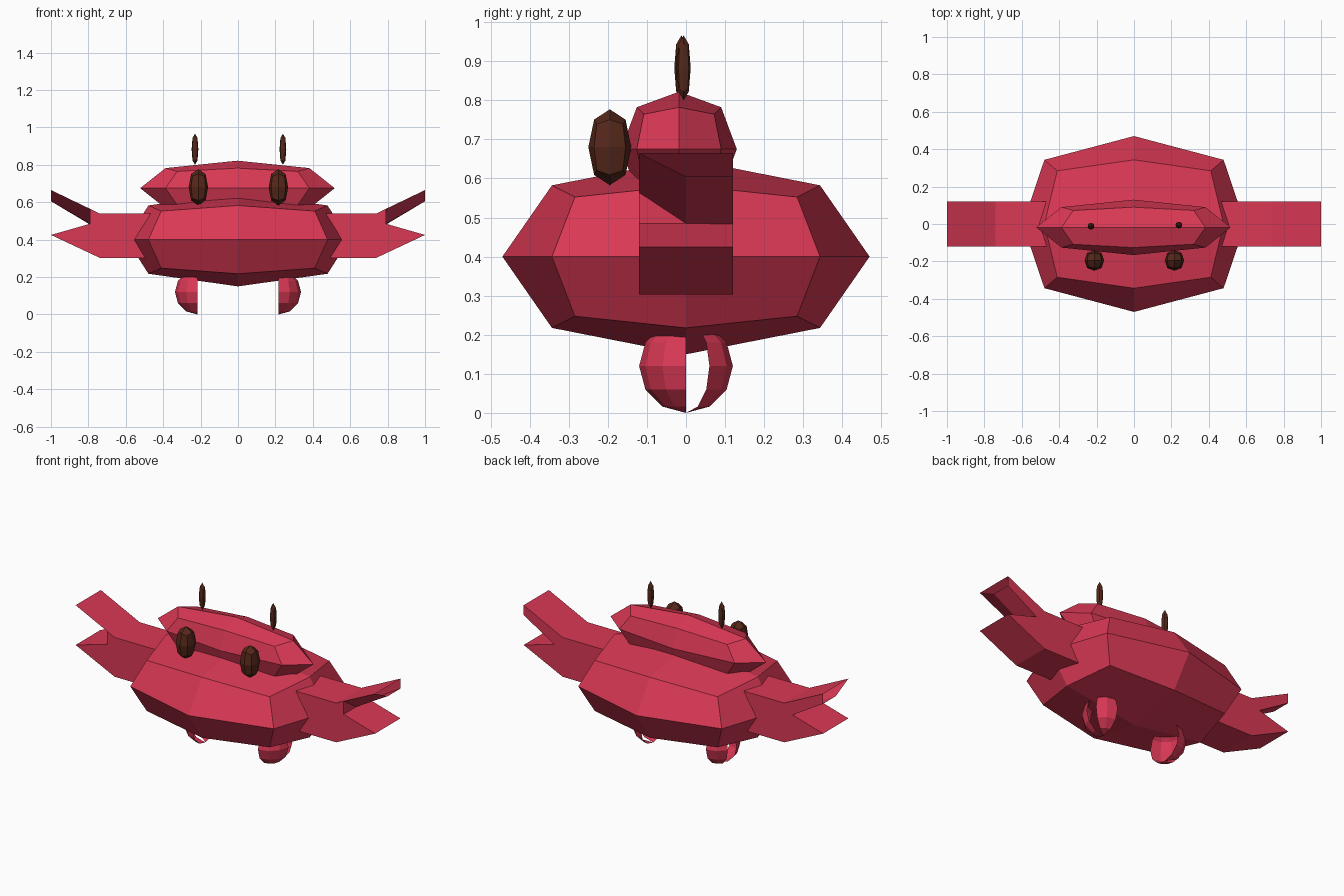
import bpy, bmesh, math

if "Cube" in bpy.data.objects:
    bpy.data.objects.remove(bpy.data.objects["Cube"])


def material(name, color):
    m = bpy.data.materials.new(name)
    m.diffuse_color = (*color, 1)
    m.use_nodes = True
    m.node_tree.nodes["Principled BSDF"].inputs["Base Color"].default_value = m.diffuse_color
    return m


RED = material("red_shell", (0.70, 0.04, 0.09))
BROWN = material("dark_brown", (0.09, 0.02, 0.01))


def finish(bm, name, mat, fix_normals=True):
    if fix_normals:
        bmesh.ops.recalc_face_normals(bm, faces=bm.faces)
    me = bpy.data.meshes.new(name)
    bm.to_mesh(me)
    bm.free()
    me.materials.append(mat)
    ob = bpy.data.objects.new(name, me)
    bpy.context.collection.objects.link(ob)
    return ob


def rounded_block(name, center, radii, mat, edge=(0.74, 0.73, 0.73), corner=(0.62, 0.61, 0.61)):
    """Cube split once per side and rounded: 24 flat quads."""
    bm = bmesh.new()
    bmesh.ops.create_cube(bm, size=2)
    bmesh.ops.subdivide_edges(bm, edges=bm.edges[:], cuts=1, use_grid_fill=True)
    for v in bm.verts:
        n = sum(abs(c) > 0.5 for c in v.co)
        k = {1: (1, 1, 1), 2: edge, 3: corner}[n]
        for i in range(3):
            v.co[i] = center[i] + v.co[i] * k[i] * radii[i]
    return finish(bm, name, mat)


# body and head
rounded_block("body", (0, 0, 0.40), (0.595, 0.47, 0.25), RED,
              (0.805, 0.73, 0.73), (0.69, 0.605, 0.61))
rounded_block("head", (-0.003, -0.018, 0.675), (0.52, 0.148, 0.147), RED)

# eyes and antennae
for side, s in (("left", -1), ("right", 1)):
    rounded_block(side + "_eye", (0.002 + s * 0.214, -0.195, 0.68),
                  (0.052, 0.055, 0.097), BROWN)
    rounded_block(side + "_antenna", (0.005 + s * 0.235, -0.009 + s * 0.003, 0.883),
                  (0.018, 0.018, 0.083), BROWN)


def claw(name, s):
    """Arm with solid lower finger and a hollow, open-ended upper finger."""
    bm = bmesh.new()
    W = 0.12
    profile = [(0.42, 0.54), (0.74, 0.54), (0.79, 0.564), (0.79, 0.485),
               (1.0, 0.425), (0.74, 0.303), (0.42, 0.303)]
    rings = [[bm.verts.new((s * x, y, z)) for x, z in profile] for y in (-W, W)]
    bm.faces.new(rings[0])
    bm.faces.new(rings[1])
    for i in range(len(profile)):
        j = (i + 1) % len(profile)
        bm.faces.new((rings[0][i], rings[0][j], rings[1][j], rings[1][i]))
    # upper finger: top, sloped underside and rear wall as one open strip
    loop = [(-W, 0.564, 0.665), (W, 0.564, 0.665), (W, 0.48, 0.605),
            (0, 0.485, 0.605), (-W, 0.564, 0.665)]
    base = [bm.verts.new((s * 0.79, y, a)) for y, a, b in loop[:4]]
    tip = [bm.verts.new((s * 1.0, y, b)) for y, a, b in loop[:4]]
    for i in range(4):
        j = (i + 1) % 4
        bm.faces.new((base[i], base[j], tip[j], tip[i]))
    finish(bm, name, RED)


def leg(name, s):
    """Half-open rounded shell with a slot behind its middle."""
    bm = bmesh.new()
    bmesh.ops.create_uvsphere(bm, u_segments=12, v_segments=6, radius=0.12)
    gone = []
    for f in bm.faces:
        c = f.calc_center_median()
        a = math.degrees(math.atan2(c.y, c.x))
        if abs(a) > 90 or 0 < a < 30:
            gone.append(f)
    bmesh.ops.delete(bm, geom=gone, context='FACES')
    for v in bm.verts:
        v.co = (s * (0.217 + v.co.x), v.co.y, 0.12 + v.co.z)
    if s < 0:
        bmesh.ops.reverse_faces(bm, faces=bm.faces)
    finish(bm, name, RED, False)


for side, s in (("left", -1), ("right", 1)):
    claw(side + "_claw", s)
    leg(side + "_leg", s)
